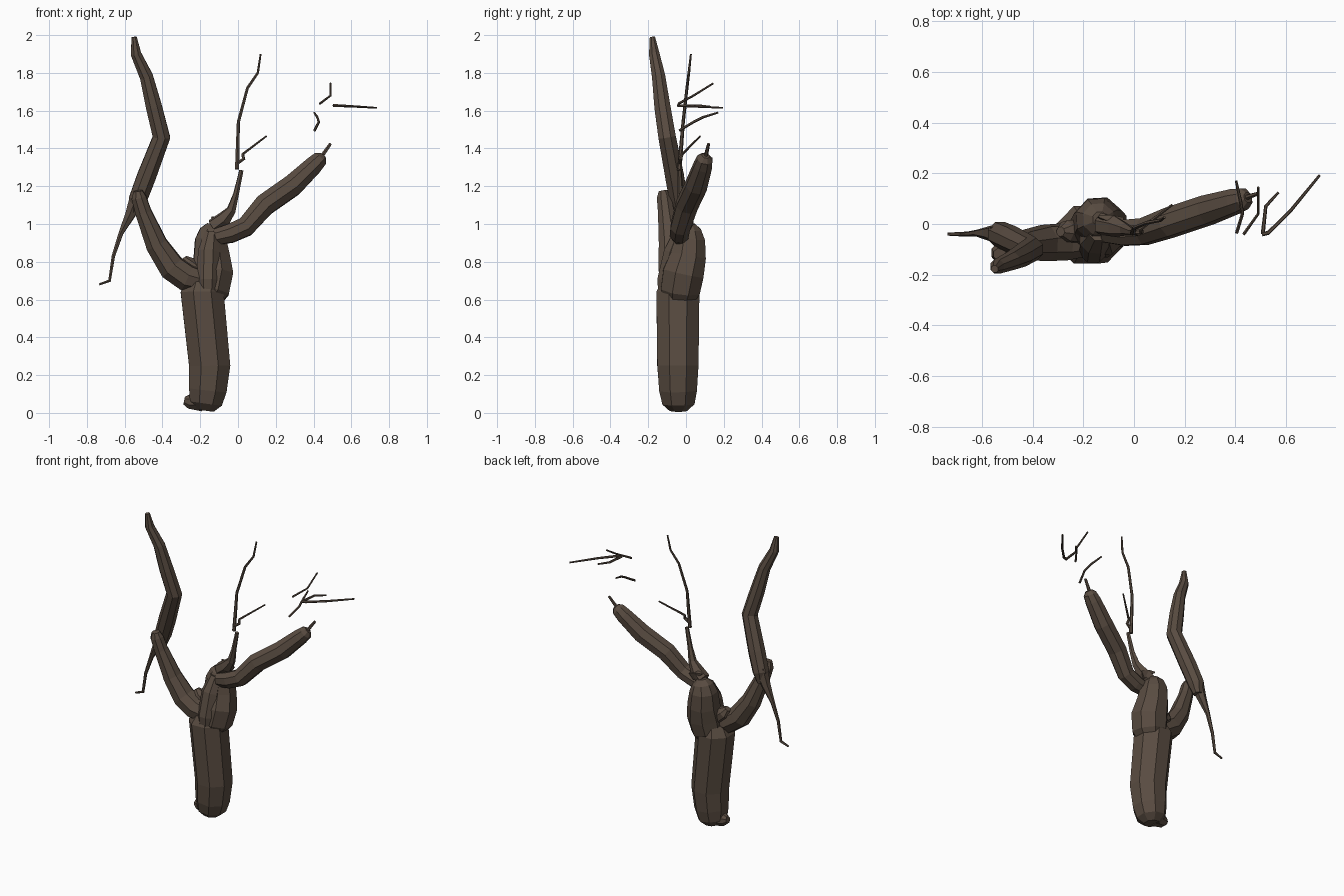
import bpy, bmesh, math
from mathutils import Vector

bark = bpy.data.materials.new("dark_brown_bark")
bark.diffuse_color = (0.100, 0.072, 0.053, 1)


def limb(name, pts, sides=8):
    """Faceted tube through (x, y, z, radius) points, capped at both ends."""
    bm = bmesh.new()
    pos = [Vector(p[:3]) for p in pts]
    side, rings = Vector((0.924, 0.383, 0)), []
    for i, c in enumerate(pos):
        a, b = pos[max(i - 1, 0)], pos[min(i + 1, len(pos) - 1)]
        t = Vector((0, 0, 0))
        if (c - a).length:
            t += (c - a).normalized()
        if (b - c).length:
            t += (b - c).normalized()
        t.normalize()
        side = (side - t * side.dot(t)).normalized()
        up = t.cross(side)
        ring = []
        for k in range(sides):
            an = math.tau * k / sides
            ring.append(bm.verts.new(c + (side * math.cos(an) + up * math.sin(an)) * pts[i][3]))
        rings.append(ring)
    for lo, hi in zip(rings, rings[1:]):
        for k in range(sides):
            j = (k + 1) % sides
            bm.faces.new((lo[k], lo[j], hi[j], hi[k]))
    bm.faces.new(rings[0][::-1])
    bm.faces.new(rings[-1])
    bmesh.ops.recalc_face_normals(bm, faces=bm.faces)
    me = bpy.data.meshes.new(name)
    bm.to_mesh(me)
    bm.free()
    me.materials.append(bark)
    ob = bpy.data.objects.new(name, me)
    bpy.context.collection.objects.link(ob)
    return ob


# Trunk with rounded foot, root knob and swollen crown
limb("trunk", [(-.175, -.04, .012, .05), (-.17, -.04, .05, .092), (-.16, -.042, .12, .108),
               (-.15, -.043, .25, .118), (-.19, -.043, .64, .123), (-.185, -.04, .70, .09)])
limb("root_knob", [(-.285, -.04, .065, .022), (-.26, -.04, .06, .04), (-.19, -.04, .06, .055)])
limb("crown", [(-.165, -.035, .60, .085), (-.15, -.03, .65, .112), (-.135, -.015, .74, .117),
               (-.14, .01, .83, .102), (-.145, .018, .92, .088), (-.14, .02, .97, .065),
               (-.135, .02, 1.0, .03)])
limb("front_bulge", [(-.16, -.10, .62, .05), (-.16, -.095, .70, .062), (-.155, -.06, .85, .062),
                     (-.14, -.03, .95, .04)])

# Left limb in two pieces
limb("left_lower_limb", [(-.17, -.065, .69, .06), (-.27, -.07, .715, .075), (-.35, -.075, .77, .074),
                         (-.43, -.085, .89, .062), (-.50, -.105, 1.06, .046),
                         (-.525, -.115, 1.14, .042), (-.53, -.12, 1.175, .026)])
limb("left_branch_collar", [(-.22, -.03, .75, .05), (-.27, -.03, .79, .045), (-.29, -.03, .82, .02)])
limb("left_upper_limb", [(-.54, -.035, 1.06, .03), (-.53, -.04, 1.13, .052), (-.485, -.06, 1.25, .054),
                         (-.405, -.10, 1.46, .05), (-.445, -.125, 1.62, .046),
                         (-.485, -.145, 1.78, .038), (-.54, -.168, 1.90, .03), (-.55, -.178, 1.99, .015)])
limb("left_hanging_twig", [(-.53, -.04, 1.15, .045), (-.57, -.037, 1.05, .03), (-.62, -.036, .95, .014),
                           (-.66, -.04, .83, .010), (-.68, -.04, .70, .009), (-.735, -.04, .68, .006)], 6)

# Right limb with broken twig at its end
limb("right_limb", [(-.12, -.03, .93, .045), (-.04, -.035, .95, .054), (.04, -.03, .985, .056),
                    (.14, .005, 1.10, .062), (.29, .055, 1.205, .062), (.40, .09, 1.31, .052),
                    (.435, .10, 1.345, .044), (.45, .105, 1.362, .022)])
limb("right_limb_twig", [(.43, .10, 1.34, .012), (.49, .12, 1.425, .008)], 6)

# Central sprout and its fine twigs
limb("sprout", [(-.13, .0, .985, .045), (-.075, -.01, 1.025, .042), (-.035, -.02, 1.075, .026),
                (-.01, -.03, 1.16, .016), (.018, -.035, 1.285, .012)], 6)
limb("sprout_spur", [(-.06, .0, 1.0, .035), (-.10, .02, 1.025, .02), (-.14, .03, 1.035, .006)], 4)

twigs = {
    "tall_twig": [(-.005, -.035, 1.29, .012), (.002, -.015, 1.54, .009), (.05, .005, 1.72, .008),
                  (.105, .015, 1.80, .007), (.12, .026, 1.90, .005)],
    "side_twig": [(-.005, -.035, 1.32, .010), (.03, -.03, 1.345, .010), (.025, -.02, 1.37, .008),
                  (.15, .075, 1.465, .005)],
    "low_loose_twig": [(.405, -.035, 1.495, .007), (.428, .04, 1.54, .007), (.42, .09, 1.565, .007),
                       (.403, .17, 1.59, .005)],
    "high_loose_twig": [(.433, -.04, 1.637, .007), (.49, .04, 1.68, .006), (.49, .145, 1.745, .005)],
    "long_loose_twig": [(.505, -.04, 1.627, .009), (.53, -.035, 1.627, .008), (.62, .055, 1.622, .007),
                        (.733, .193, 1.615, .005)],
    "short_loose_twig": [(.508, -.04, 1.627, .008), (.52, .07, 1.627, .007), (.57, .125, 1.622, .005)],
}
for name, pts in twigs.items():
    limb(name, pts, 6)
